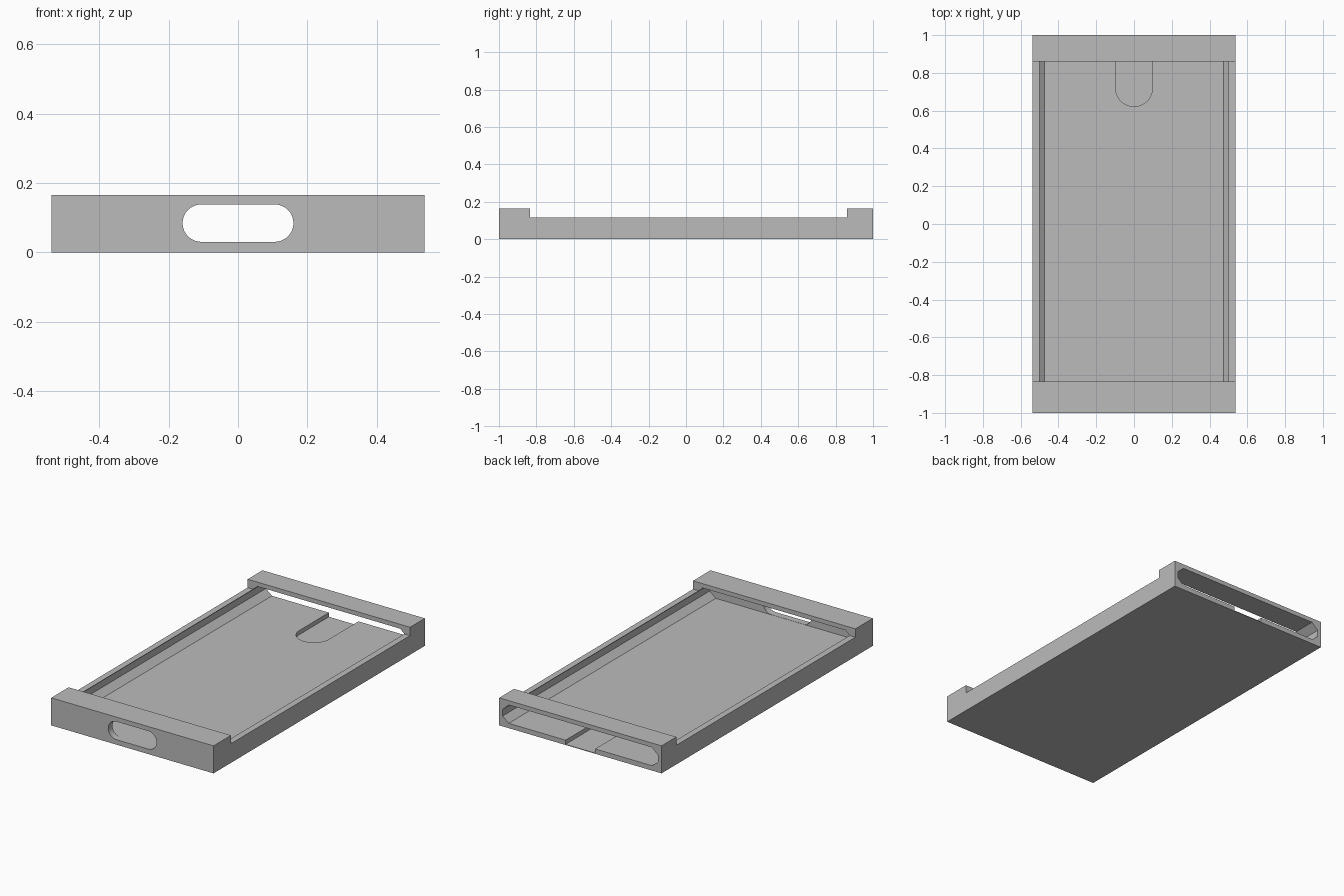
import bpy, bmesh, math
from mathutils import Vector

if "Cube" in bpy.data.objects:
    bpy.data.objects.remove(bpy.data.objects["Cube"])

HALF_W, HEIGHT, RAIL_Z = 0.538, 0.165, 0.115

grey = bpy.data.materials.new("plain grey")
grey.diffuse_color = (0.5, 0.5, 0.5, 1)
grey.use_nodes = True
grey.node_tree.nodes["Principled BSDF"].inputs["Base Color"].default_value = grey.diffuse_color


def prism(name, profile, axis, lo, hi):
    """Extrude a 2D profile along an axis from lo to hi."""
    place = {
        "x": lambda a, b, t: (t, a, b),
        "y": lambda a, b, t: (a, t, b),
        "z": lambda a, b, t: (a, b, t),
    }[axis]
    bm = bmesh.new()
    face = bm.faces.new([bm.verts.new(place(a, b, lo)) for a, b in profile])
    ext = bmesh.ops.extrude_face_region(bm, geom=[face])
    moved = [v for v in ext["geom"] if isinstance(v, bmesh.types.BMVert)]
    bmesh.ops.translate(bm, verts=moved, vec=Vector(place(0, 0, hi - lo)))
    bmesh.ops.recalc_face_normals(bm, faces=bm.faces)
    mesh = bpy.data.meshes.new(name)
    bm.to_mesh(mesh)
    bm.free()
    mesh.materials.append(grey)
    obj = bpy.data.objects.new(name, mesh)
    bpy.context.collection.objects.link(obj)
    return obj


def arc(cx, cy, r, start, end, n=16):
    return [(cx + r * math.cos(math.radians(start + (end - start) * i / n)),
             cy + r * math.sin(math.radians(start + (end - start) * i / n)))
            for i in range(n + 1)]


# Sleeve body: low side rails between a raised front and back bar
body = prism("sleeve_body", [
    (-1, 0), (1, 0), (1, HEIGHT), (0.86, HEIGHT), (0.86, RAIL_Z),
    (-0.835, RAIL_Z), (-0.835, HEIGHT), (-1, HEIGHT)], "x", -HALF_W, HALF_W)

# Chamfered cavity, open at the back
half = [(0.475, 0.029), (0.515, 0.062), (0.515, 0.102), (0.473, 0.139)]
cavity = prism("cavity_cutter", half + [(-x, z) for x, z in reversed(half)],
               "y", -0.96, 1.1)

# Rounded slot through the front wall
slot = prism("front_slot_cutter",
             arc(0.106, 0.084, 0.054, -90, 90) + arc(-0.106, 0.084, 0.054, 90, 270),
             "y", -1.1, -0.9)

# Thumb notch sunk into the floor at the back
notch = prism("thumb_notch_cutter",
              [(0.098, 1.1), (-0.098, 1.1)] + arc(0, 0.72, 0.098, 180, 360),
              "z", 0.004, 0.07)

cutters = (cavity, slot, notch)
for cutter in cutters:
    cutter.hide_render = True
    mod = body.modifiers.new(cutter.name, "BOOLEAN")
    mod.operation = "DIFFERENCE"
    mod.solver = "EXACT"
    mod.object = cutter

# Bake the cuts and drop the cutters
bpy.context.view_layer.update()
deps = bpy.context.evaluated_depsgraph_get()
result = bpy.data.meshes.new_from_object(body.evaluated_get(deps))
body.modifiers.clear()
body.data = result
for cutter in cutters:
    bpy.data.objects.remove(cutter)

# Smooth only the rounded cut walls
bpy.context.view_layer.objects.active = body
body.select_set(True)
bpy.ops.object.shade_smooth_by_angle(angle=math.radians(25))
